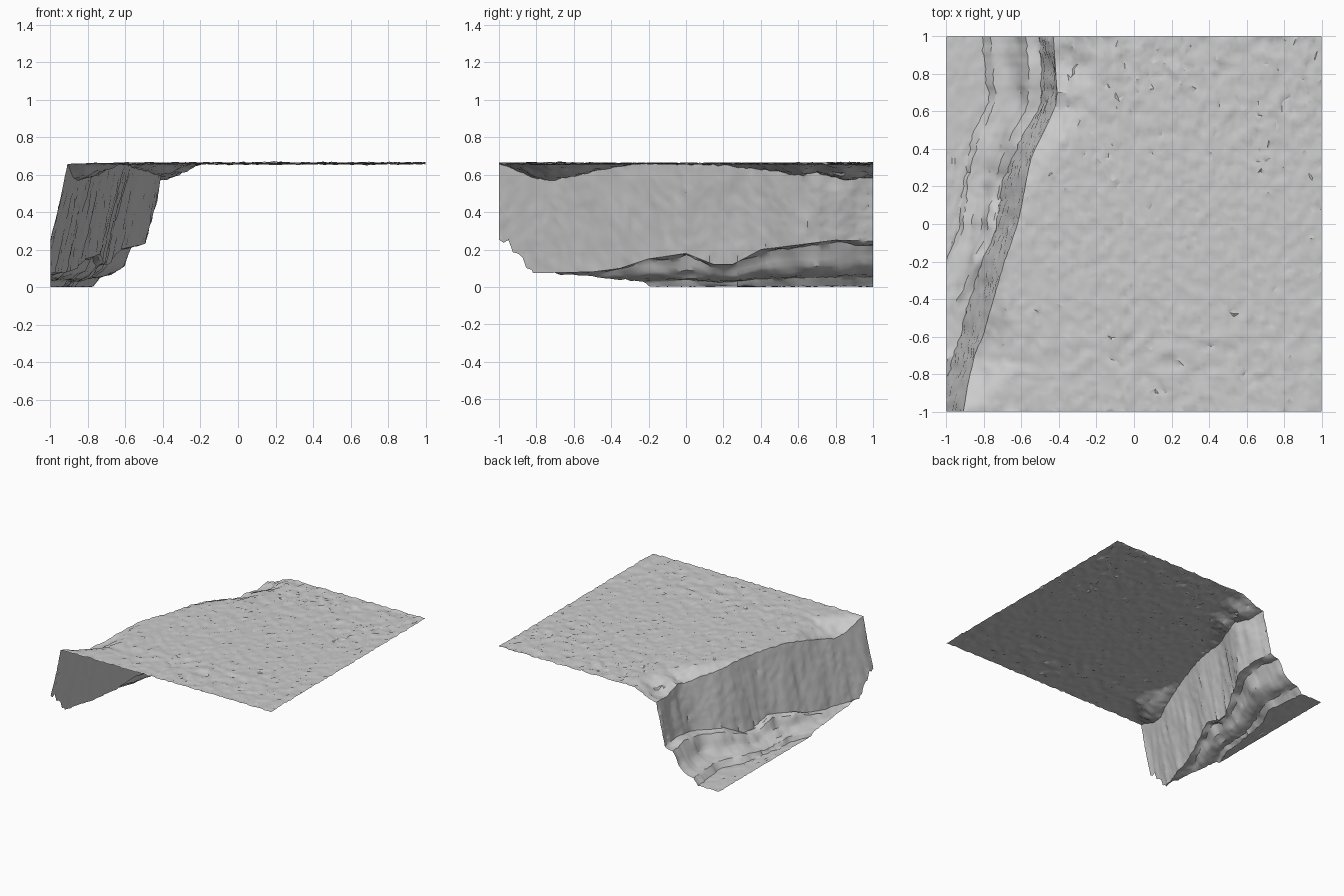
import bpy, bmesh, random
from mathutils import Vector, noise

if "Cube" in bpy.data.objects:
    bpy.data.objects.remove(bpy.data.objects["Cube"])

random.seed(4)
ROWS, TOP_COLS, WALL_ROWS = 80, 68, 16
TOP = 0.66

# Control values along y: (y, value)
LIP_X = [(-1, -.91), (-.85, -.885), (-.7, -.85), (-.58, -.80), (-.4, -.75), (-.2, -.69),
         (0, -.62), (.2, -.58), (.35, -.55), (.5, -.48), (.62, -.42), (.7, -.41), (1, -.43)]
LIP_DIP = [(-1, .0), (-.9, .04), (-.8, .08), (-.72, .09), (-.6, .07), (-.45, .03), (-.25, 0),
           (.2, .01), (.5, .045), (.6, .065), (.7, .05), (.85, .09), (1, .075)]
KNEE_Z = [(-1, .07), (-.5, .08), (-.35, .1), (-.2, .15), (0, .18), (.15, .12), (.25, .12),
          (.4, .2), (.8, .25), (1, .245)]
TALUS_W = [(-1, 1), (-.4, .9), (-.2, .65), (.2, .7), (.6, .95), (1, 1)]
# Stepped foot of the cliff: (distance out from the knee, share of knee height)
TALUS = [(0, 1), (.07, .92), (.12, .5), (.20, .25), (.26, .2), (.30, 0)]


def lerp_table(table, t):
    for (a, va), (b, vb) in zip(table, table[1:]):
        if t <= b:
            f = max(0, (t - a) / (b - a))
            return va + (vb - va) * f
    return table[-1][1]


def rough(x, y, z=0.0):
    return noise.noise(Vector((x, y, z)))


def section(y):
    """Cross-section from the plateau's far edge to the low ground."""
    pts = []
    lip, dip = lerp_table(LIP_X, y), lerp_table(LIP_DIP, y)
    knee, tw = lerp_table(KNEE_Z, y), lerp_table(TALUS_W, y)
    width = .03 + 2.7 * dip
    edge = abs(y) > .999
    # plateau, sinking towards the notches in the lip
    for i in range(TOP_COLS + 1):
        f = i / TOP_COLS
        x = 1 + (lip - 1) * f
        s = min(1, (x - lip) / width)
        z = TOP - dip * (1 - s * s * (3 - 2 * s))
        if 0 < i < TOP_COLS:
            x += random.uniform(-.006, .006)
        z += random.uniform(-.0048, .0048) + dip * .12 * rough(x * 14, y * 14)
        yy = y if edge else y + random.uniform(-.006, .006)
        pts.append((x, yy, z))
    # steep wall with vertical grooves
    z0 = TOP - dip
    for i in range(1, WALL_ROWS + 1):
        f = i / WALL_ROWS
        z = z0 + (knee - z0) * f
        x = lip - .23 * (TOP - z) + .23 * dip
        fade = min(1, 4 * f)
        x += fade * (.016 * rough(3, y * 9, z * 1.5) + .012 * rough(7, y * 30, z * 3))
        x += random.uniform(-.003, .003)
        pts.append((x, y, z))
    # stepped talus
    kx = x
    for (d0, h0), (d1, h1) in zip(TALUS, TALUS[1:]):
        for f in (1 / 3, 2 / 3, 1):
            d, h = d0 + (d1 - d0) * f, h0 + (h1 - h0) * f
            px = kx - d * tw + .015 * rough(d * 15, y * 8, 5)
            pz = h * knee + .025 * h * rough(d * 12, y * 9, 2) + random.uniform(0, .005)
            pts.append((px, y, max(0, pz)))
    # low ground, running past the clipped side
    bx = pts[-1][0]
    end = min(-1.05, bx - .1)
    for i in range(1, 11):
        pts.append((bx + (end - bx) * i / 10, y, random.uniform(0, .008)))
    return pts


# Terrain sheet skinned over the sections
bm = bmesh.new()
grid = [[bm.verts.new(p) for p in section(-1 + 2 * r / ROWS)] for r in range(ROWS + 1)]
for a, b in zip(grid, grid[1:]):
    for i in range(len(a) - 1):
        bm.faces.new((a[i], b[i], b[i + 1], a[i + 1]))

# Clip the left side square
bmesh.ops.bisect_plane(bm, geom=bm.verts[:] + bm.edges[:] + bm.faces[:], dist=1e-5,
                       plane_co=(-1, 0, 0), plane_no=(-1, 0, 0), clear_outer=True)
bmesh.ops.triangulate(bm, faces=bm.faces[:])
if sum(f.normal.z for f in bm.faces) < 0:
    bmesh.ops.reverse_faces(bm, faces=bm.faces[:])

mesh = bpy.data.meshes.new("cliff_terrain")
bm.to_mesh(mesh)
bm.free()
cliff = bpy.data.objects.new("cliff_terrain", mesh)
bpy.context.collection.objects.link(cliff)
bpy.context.view_layer.objects.active = cliff
cliff.select_set(True)
bpy.ops.object.shade_smooth_by_angle(angle=0.6)
